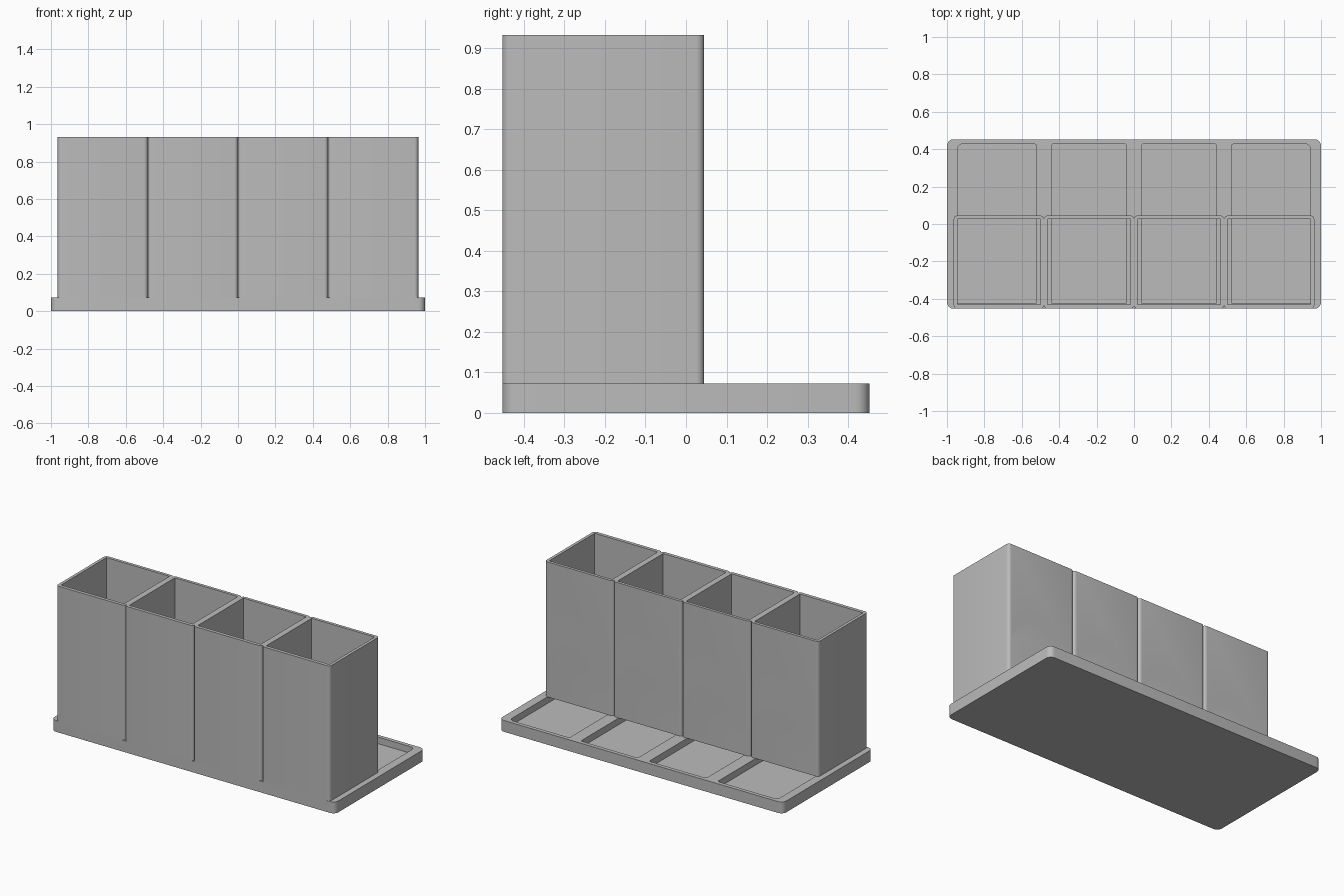
import bpy
import math

cube = bpy.data.objects.get("Cube")
if cube:
    bpy.data.objects.remove(cube, do_unlink=True)

grey = bpy.data.materials.new("plain_grey")
grey.use_nodes = True
COLOR = (0.5, 0.5, 0.5, 1)
grey.diffuse_color = COLOR
grey.node_tree.nodes["Principled BSDF"].inputs["Base Color"].default_value = COLOR


def prism(name, outline, place):
    """Closed prism from an outline; place(u, v, end) gives the point at either end."""
    n = len(outline)
    verts = [place(u, v, end) for end in (0, 1) for u, v in outline]
    faces = [tuple(reversed(range(n))), tuple(range(n, 2 * n))]
    faces += [(i, (i + 1) % n, (i + 1) % n + n, i + n) for i in range(n)]
    mesh = bpy.data.meshes.new(name)
    mesh.from_pydata(verts, [], faces)
    mesh.materials.append(grey)
    obj = bpy.data.objects.new(name, mesh)
    bpy.context.collection.objects.link(obj)
    return obj


def rounded_block(name, x0, x1, y0, y1, z0, z1, radii, steps=6):
    """Upright block; radii run from back right, back left, front left, front right."""
    signs = ((1, 1), (-1, 1), (-1, -1), (1, -1))
    outline = []
    for k, ((sx, sy), r) in enumerate(zip(signs, radii)):
        cx = x1 - r if sx > 0 else x0 + r
        cy = y1 - r if sy > 0 else y0 + r
        count = steps if r else 0
        for i in range(count + 1):
            a = math.pi / 2 * (k + (i / count if count else 0))
            outline.append((cx + r * math.cos(a), cy + r * math.sin(a)))
    return prism(name, outline, lambda u, v, end: (u, v, z1 if end else z0))


def cut(obj, cutters):
    for cutter in cutters:
        cutter.hide_render = True
        mod = obj.modifiers.new("cut", 'BOOLEAN')
        mod.operation = 'DIFFERENCE'
        mod.solver = 'EXACT'
        mod.object = cutter
        bpy.context.view_layer.objects.active = obj
        bpy.ops.object.modifier_apply(modifier=mod.name)
        bpy.data.objects.remove(cutter, do_unlink=True)


def smooth(obj):
    bpy.ops.object.select_all(action='DESELECT')
    obj.select_set(True)
    bpy.context.view_layer.objects.active = obj
    bpy.ops.object.shade_smooth_by_angle(angle=math.radians(30))


FRONT, BACK = -0.453, 0.453
RIM, FLOOR, TOP = 0.072, 0.03, 0.932
PITCH, WALL = 0.482, 0.019
BOX_BACK = 0.045
ARCH_R, ARCH_Z = 0.226, 0.27

# Tray with four pockets separated by ribs
tray = rounded_block("tray", -1, 1, FRONT, BACK, 0, RIM, [0.035] * 4)
pockets = []
for i in range(4):
    left = -0.945 if i == 0 else (i - 2) * PITCH + 0.04
    right = 0.945 if i == 3 else (i - 1) * PITCH - 0.04
    corners = [0.03 if i == 3 else 0.012, 0.03 if i == 0 else 0.012, 0, 0]
    pockets.append(rounded_block("pocket_cutter", left, right, FRONT + 0.03,
                                 BACK - 0.025, FLOOR, 0.2, corners))
cut(tray, pockets)
smooth(tray)

# Four open tubes, each with an arched opening at the back
for i in range(4):
    cx = (i - 1.5) * PITCH
    half = PITCH / 2
    tube = rounded_block(f"tube_{i + 1}", cx - half, cx + half, FRONT, BOX_BACK,
                         RIM, TOP, [0.02] * 4)
    bore = rounded_block("bore_cutter", cx - half + WALL, cx + half - WALL,
                         FRONT + 0.022, BOX_BACK - 0.019, 0, 1.1, [0] * 4)
    arch = [(ARCH_R, 0), ]
    arch += [(ARCH_R * math.cos(math.pi * k / 32), ARCH_Z + ARCH_R * math.sin(math.pi * k / 32))
             for k in range(33)]
    arch.append((-ARCH_R, 0))
    opening = prism("arch_cutter", arch,
                    lambda u, v, end: (cx + u, 0.015 if end else 0.1, v))
    # Orient the opening outward before cutting
    opening.data.flip_normals()
    cut(tube, [bore, opening])
    smooth(tube)
